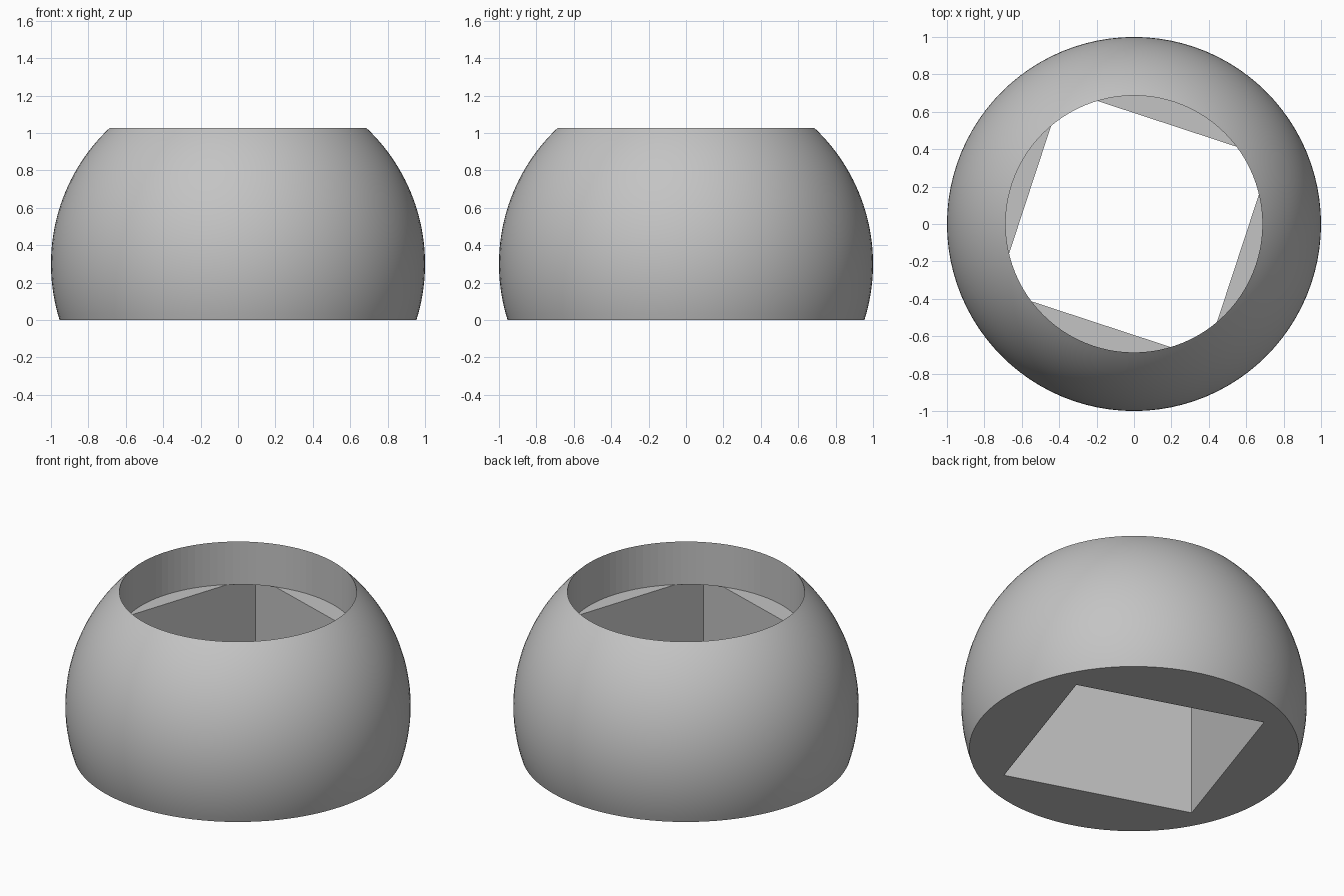
import bpy, bmesh
from math import sqrt, sin, cos, asin, radians, pi
from mathutils import Matrix

cube = bpy.data.objects.get("Cube")
if cube:
    bpy.data.objects.remove(cube, do_unlink=True)

SEGMENTS, RINGS = 96, 32
CENTRE_Z, TOP_Z, LEDGE_Z = 0.3, 1.027, 0.753
BORE_R = sqrt(1 - (TOP_Z - CENTRE_Z) ** 2)

grey = bpy.data.materials.new("grey")
grey.use_nodes = True
colour = (0.55, 0.55, 0.55, 1)
grey.diffuse_color = colour
grey.node_tree.nodes["Principled BSDF"].inputs["Base Color"].default_value = colour


def make_object(name, bm):
    bmesh.ops.recalc_face_normals(bm, faces=bm.faces)
    mesh = bpy.data.meshes.new(name)
    bm.to_mesh(mesh)
    bm.free()
    obj = bpy.data.objects.new(name, mesh)
    bpy.context.collection.objects.link(obj)
    mesh.materials.append(grey)
    return obj


# Truncated sphere with a round bore sunk into the top
low, high = asin(-CENTRE_Z), asin(TOP_Z - CENTRE_Z)
angles = [low + (high - low) * i / RINGS for i in range(RINGS + 1)]
profile = [(cos(a), CENTRE_Z + sin(a)) for a in angles] + [(BORE_R, LEDGE_Z)]
bm = bmesh.new()
rings = []
for r, z in profile:
    rings.append([bm.verts.new((r * cos(2 * pi * i / SEGMENTS),
                                r * sin(2 * pi * i / SEGMENTS), z))
                  for i in range(SEGMENTS)])
for a, b in zip(rings, rings[1:]):
    for i in range(SEGMENTS):
        j = (i + 1) % SEGMENTS
        bm.faces.new((a[i], a[j], b[j], b[i]))
bm.faces.new(rings[0])
bm.faces.new(rings[-1])
body = make_object("hollow_sphere_body", bm)

# Turned rectangular hole from the base up to the ledge
bm = bmesh.new()
bmesh.ops.create_cube(bm, size=1)
top, bottom = LEDGE_Z + 0.0005, -0.2
bm.transform(Matrix.Translation((0, 0, (top + bottom) / 2))
             @ Matrix.Rotation(radians(-18.2), 4, "Z")
             @ Matrix.Diagonal((1.17, 1.128, top - bottom, 1)))
cutter = make_object("square_hole_cutter", bm)
cutter.hide_render = True

cut = body.modifiers.new("square_hole", "BOOLEAN")
cut.operation = "DIFFERENCE"
cut.solver = "EXACT"
cut.object = cutter
bpy.ops.object.select_all(action="DESELECT")
bpy.context.view_layer.objects.active = body
body.select_set(True)
bpy.ops.object.modifier_apply(modifier=cut.name)
bpy.data.objects.remove(cutter, do_unlink=True)

# Smooth outer skin, flat facets inside
bpy.ops.object.shade_smooth_by_angle(angle=radians(30))
for face in body.data.polygons:
    outward = face.normal.x * face.center.x + face.normal.y * face.center.y
    face.use_smooth = outward > 0.1
